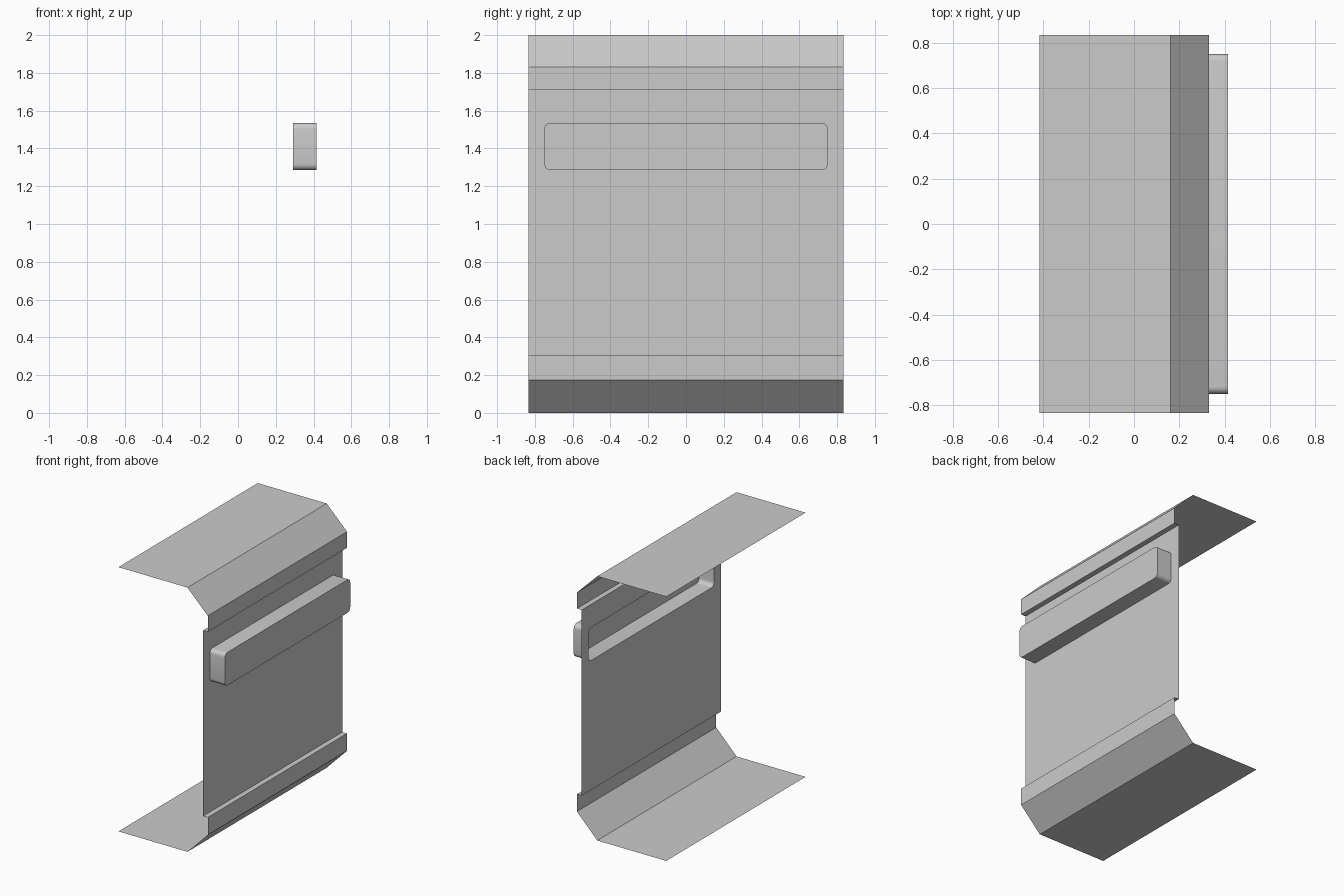
import bpy, bmesh
from math import pi, sin, cos

if "Cube" in bpy.data.objects:
    bpy.data.objects.remove(bpy.data.objects["Cube"])

HALF_WIDTH = 0.833
PANEL_X, HANDLE_X = 0.29, 0.415


def finish(name, bm):
    # Weld, orient outward (+x), and create the object
    bmesh.ops.remove_doubles(bm, verts=bm.verts, dist=1e-5)
    bmesh.ops.recalc_face_normals(bm, faces=bm.faces)
    if sum(f.normal.x * f.calc_area() for f in bm.faces) < 0:
        bmesh.ops.reverse_faces(bm, faces=bm.faces)
    mesh = bpy.data.meshes.new(name)
    bm.to_mesh(mesh)
    bm.free()
    obj = bpy.data.objects.new(name, mesh)
    bpy.context.collection.objects.link(obj)
    bpy.context.view_layer.objects.active = obj
    obj.select_set(True)
    bpy.ops.object.shade_smooth_by_angle(angle=pi / 6)
    obj.select_set(False)


def strip(name, profile):
    # Folded sheet: an xz profile swept across the width
    bm = bmesh.new()
    rows = [[bm.verts.new((x, y, z)) for y in (-HALF_WIDTH, HALF_WIDTH)] for x, z in profile]
    for a, b in zip(rows, rows[1:]):
        bm.faces.new((a[0], a[1], b[1], b[0]))
    finish(name, bm)


def rounded_rect(half_y, z0, z1, r, segments=5):
    pts = []
    corners = [(half_y - r, z1 - r), (r - half_y, z1 - r), (r - half_y, z0 + r), (half_y - r, z0 + r)]
    for i, (cy, cz) in enumerate(corners):
        for k in range(segments + 1):
            a = (i + k / segments) * pi / 2
            pts.append((cy + r * cos(a), cz + r * sin(a)))
    return pts


def add_loop(bm, x, pts):
    verts = [bm.verts.new((x, y, z)) for y, z in pts]
    return verts, [bm.edges.new((a, b)) for a, b in zip(verts, verts[1:] + verts[:1])]


# Folded top and bottom sheets
strip("top_sheet", [(-0.418, 2), (0.16, 2), (0.33, 1.832), (0.33, 1.71), (PANEL_X, 1.71)])
strip("bottom_sheet", [(PANEL_X, 0.305), (0.33, 0.305), (0.33, 0.174), (0.16, 0), (-0.418, 0)])

# Recessed panel with the hollow handle pushed out of it, open at the back
bm = bmesh.new()
w = HALF_WIDTH
_, outer_edges = add_loop(bm, PANEL_X, [(-w, 0.305), (w, 0.305), (w, 1.71), (-w, 1.71)])
outline = rounded_rect(0.75, 1.285, 1.535, 0.032)
back, back_edges = add_loop(bm, PANEL_X, outline)
bmesh.ops.triangle_fill(bm, use_beauty=True, use_dissolve=False,
                        normal=(1, 0, 0), edges=outer_edges + back_edges)
front, _ = add_loop(bm, HANDLE_X, outline)
n = len(outline)
for i in range(n):
    j = (i + 1) % n
    bm.faces.new((back[i], back[j], front[j], front[i]))
bm.faces.new(front)
finish("panel_with_handle", bm)
